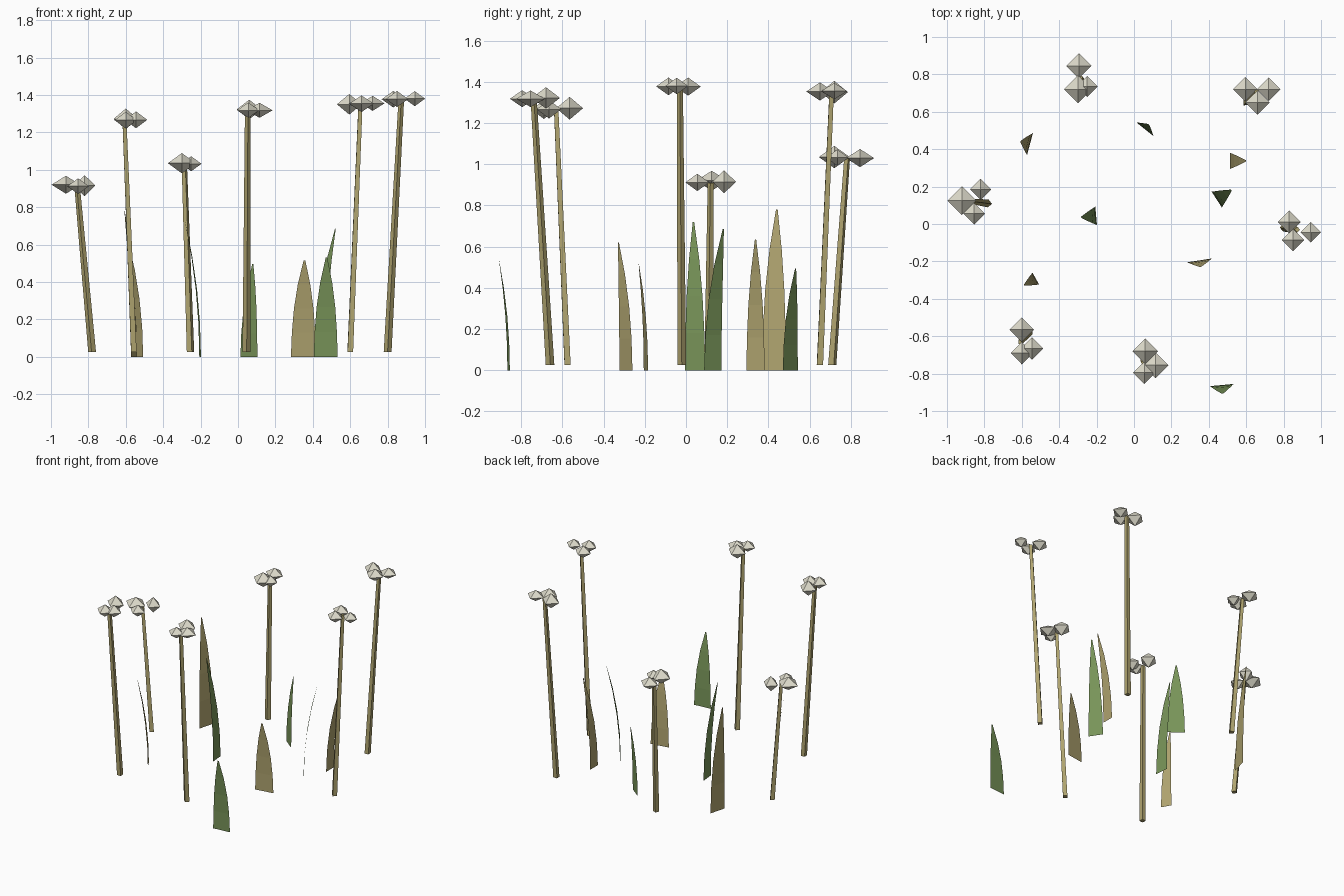
import bpy
import bmesh
from math import atan2
from mathutils import Matrix, Vector

cube = bpy.data.objects.get("Cube")
if cube:
    bpy.data.objects.remove(cube, do_unlink=True)


def make_material(name, colour):
    material = bpy.data.materials.new(name)
    material.use_nodes = True
    rgba = (*colour, 1)
    material.diffuse_color = rgba
    material.node_tree.nodes["Principled BSDF"].inputs["Base Color"].default_value = rgba
    return material


straw = make_material("straw", (.43, .37, .16))
green = make_material("leaf green", (.19, .3, .1))
cream = make_material("cream petals", (.73, .71, .6))


def add_object(name, bm, material):
    mesh = bpy.data.meshes.new(name)
    bm.to_mesh(mesh)
    bm.free()
    mesh.materials.append(material)
    obj = bpy.data.objects.new(name, mesh)
    bpy.context.collection.objects.link(obj)
    return obj


def make_stem(name, bottom, top):
    """Tapered square stem with one corner turned outward from the centre."""
    bottom, top = Vector((*bottom, .025)), Vector(top)
    bm = bmesh.new()
    bmesh.ops.create_cone(bm, cap_ends=True, segments=4, radius1=.021,
                          radius2=.015, depth=1)
    # Put the corner on the outward direction, then shear along the lean
    angle = atan2(bottom.y, bottom.x)
    bmesh.ops.rotate(bm, verts=bm.verts, matrix=Matrix.Rotation(angle, 3, "Z"))
    for v in bm.verts:
        centre = bottom.lerp(top, v.co.z + .5)
        v.co = Vector((v.co.x, v.co.y, 0)) + centre
    add_object(name, bm, straw)


def make_blooms(name, blooms):
    """Cluster of squashed octahedra, each x, y, z, radius, half height."""
    bm = bmesh.new()
    for x, y, z, radius, half in blooms:
        ring = [bm.verts.new((x + dx * radius, y + dy * radius, z))
                for dx, dy in ((1, 0), (0, 1), (-1, 0), (0, -1))]
        tip = bm.verts.new((x, y, z + half))
        base = bm.verts.new((x, y, z - half))
        for i, v in enumerate(ring):
            following = ring[(i + 1) % len(ring)]
            bm.faces.new((v, following, tip))
            bm.faces.new((following, v, base))
    add_object(name, bm, cream)


def make_blade(name, a, b, height, lean, material):
    """Thin tapering sheet standing on the line a-b and arching sideways."""
    a, b = Vector((*a, 0)), Vector((*b, 0))
    middle, half = (a + b) / 2, (b - a) / 2
    outward = Vector((half.y, -half.x, 0)).normalized()
    bm = bmesh.new()
    previous = None
    widths = (1, .93, .78, .5, .07)
    for i, width in enumerate(widths):
        t = i / (len(widths) - 1)
        centre = middle + outward * lean * t ** 2 + Vector((0, 0, height * t))
        row = [bm.verts.new(centre - half * width), bm.verts.new(centre + half * width)]
        if previous:
            bm.faces.new((previous[0], previous[1], row[1], row[0]))
        previous = row
    add_object(name, bm, material)


# Flower stalks: stem bottom, stem top, then the three blooms
stalks = {
    "right": ((-.78, .11), (-.86, .12, .91),
              [(-.92, .125, .92, .077, .048), (-.82, .185, .915, .057, .056),
               (-.855, .055, .912, .058, .042)]),
    "front_right": ((-.557, -.575), (-.607, -.63, 1.26),
                    [(-.6, -.565, 1.272, .065, .055), (-.6, -.69, 1.265, .06, .045),
                     (-.545, -.665, 1.267, .06, .045)]),
    "front": ((.045, -.66), (.052, -.74, 1.32),
              [(.06, -.68, 1.322, .068, .052), (.055, -.795, 1.318, .06, .041),
               (.115, -.755, 1.318, .07, .04)]),
    "back": ((-.254, .71), (-.287, .782, 1.03),
             [(-.295, .845, 1.03, .068, .044), (-.3, .72, 1.035, .075, .054),
              (-.25, .735, 1.032, .055, .04)]),
    "back_left": ((.6, .65), (.655, .707, 1.355),
                  [(.595, .72, 1.35, .066, .055), (.72, .72, 1.355, .063, .04),
                   (.66, .65, 1.353, .066, .044)]),
    "left": ((.8, -.02), (.873, -.03, 1.375),
             [(.83, .01, 1.377, .062, .044), (.85, -.085, 1.378, .06, .043),
              (.945, -.045, 1.38, .055, .04)]),
}
for place, (bottom, top, blooms) in stalks.items():
    make_stem("stem_" + place, bottom, top)
    make_blooms("blooms_" + place, blooms)

# Grass blades: base ends, height, sideways lean, colour
make_blade("blade_back_right", (-.54, .487), (-.572, .368), .78, .052, straw)
make_blade("blade_front_right", (-.543, -.26), (-.507, -.324), .62, .073, straw)
make_blade("blade_front_left", (.283, -.205), (.417, -.184), .515, .035, straw)
make_blade("blade_left", (.512, .293), (.512, .382), .635, .088, straw)
make_blade("blade_middle_right", (-.207, .093), (-.198, -.006), .72, .08, green)
make_blade("blade_back", (.104, .47), (.013, .543), .495, .033, green)
make_blade("blade_middle_left", (.47, .088), (.415, .173), .685, .093, green)
make_blade("blade_far_front", (.405, -.867), (.533, -.855), .53, .046, green)
